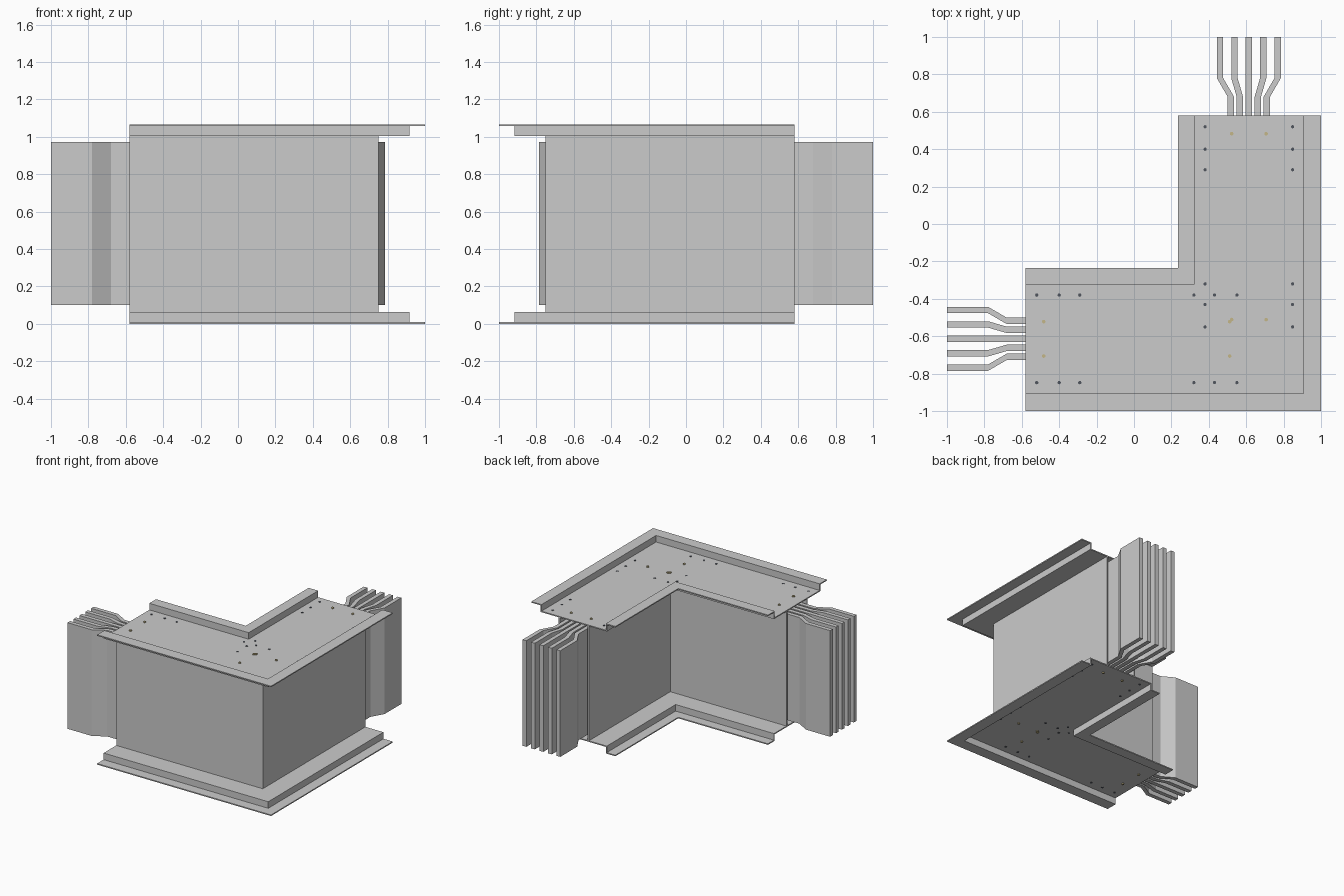
import bpy, bmesh
from mathutils import Matrix

if "Cube" in bpy.data.objects:
    bpy.data.objects.remove(bpy.data.objects["Cube"])

END = -0.58           # open end of each arm
AXIS = 0.614          # centre line of the duct
HEIGHT = 1.067


def finish(name, bm, mat=None):
    bmesh.ops.recalc_face_normals(bm, faces=bm.faces)
    me = bpy.data.meshes.new(name)
    bm.to_mesh(me)
    bm.free()
    ob = bpy.data.objects.new(name, me)
    bpy.context.collection.objects.link(ob)
    if mat:
        me.materials.append(mat)
    return ob


def material(name, color):
    m = bpy.data.materials.new(name)
    m.diffuse_color = color
    m.use_nodes = True
    m.node_tree.nodes["Principled BSDF"].inputs["Base Color"].default_value = m.diffuse_color
    return m


def elbow(name, profile, stations=((END, 0),)):
    """Sweep a (distance, z) profile round the mitred right-angle corner.
    stations = (position along arm, sideways shift), mirrored on the other arm."""
    bm = bmesh.new()
    last = stations[-1][1]
    rings = [[(s, -(d + k), z) for d, z in profile] for s, k in stations]
    corner = [(d + last, -(d + last), z) for d, z in profile]
    other = [[(-y, -x, z) for x, y, z in r] for r in reversed(rings)]
    loops = [[bm.verts.new(p) for p in r] for r in rings + [corner] + other]
    n = len(profile)
    for a, b in zip(loops, loops[1:]):
        for i in range(n):
            j = (i + 1) % n
            bm.faces.new((a[i], a[j], b[j], b[i]))
    bm.faces.new(loops[0])
    bm.faces.new(loops[-1])
    return finish(name, bm)


# Hat-section covers: recessed web, two walls, two outward flanges
T = 0.009
IN, OUT, EDGE_IN, EDGE_OUT = 0.314, 0.916, 0.236, 1.0
hat = [(EDGE_IN, 0), (IN + T, 0), (IN + T, 0.054), (OUT - T, 0.054),
       (OUT - T, 0), (EDGE_OUT, 0), (EDGE_OUT, T), (OUT, T),
       (OUT, 0.063), (IN, 0.063), (IN, T), (EDGE_IN, T)]
elbow("bottom_cover", hat)
elbow("top_cover", [(d, HEIGHT - z) for d, z in hat])


# Side panels
def rect(d0, d1, z0, z1):
    return [(d0, z0), (d1, z0), (d1, z1), (d0, z1)]


elbow("outer_side_panel", rect(0.741, 0.752, 0.063, 1.004))
elbow("inner_side_panel", rect(0.476, 0.487, 0.063, 1.004))

# Five conductor bars, fanned out at both ends
for i in range(-2, 3):
    wide, narrow = AXIS + i * 0.077, AXIS + i * 0.048
    elbow(f"conductor_bar_{i + 3}", rect(-0.017, 0.017, 0.1, 0.972),
          ((-1.0, wide), (-0.78, wide), (-0.68, narrow), (END, narrow)))

# Fasteners on both covers, mirrored between the two arms
dark = material("dark_steel", (0.08, 0.09, 0.11, 1))
brass = material("brass", (0.55, 0.47, 0.25, 1))


def fasteners(name, along, across, radius, h, mat):
    bm = bmesh.new()
    for s in along:
        for d in across:
            for x, y in ((s, -d), (d, -s)):
                for z in (0.054 - h / 2, HEIGHT - 0.054 + h / 2):
                    bmesh.ops.create_cone(
                        bm, cap_ends=True, segments=10, radius1=radius,
                        radius2=radius, depth=h,
                        matrix=Matrix.Translation((x, y, z)))
    finish(name, bm, mat)


fasteners("panel_rivets", (-0.52, -0.40, -0.29, 0.32, 0.43, 0.55),
          (0.38, 0.848), 0.009, 0.003, dark)
fasteners("cover_screws", (-0.483, 0.511), (0.522, 0.706), 0.010, 0.008, brass)
